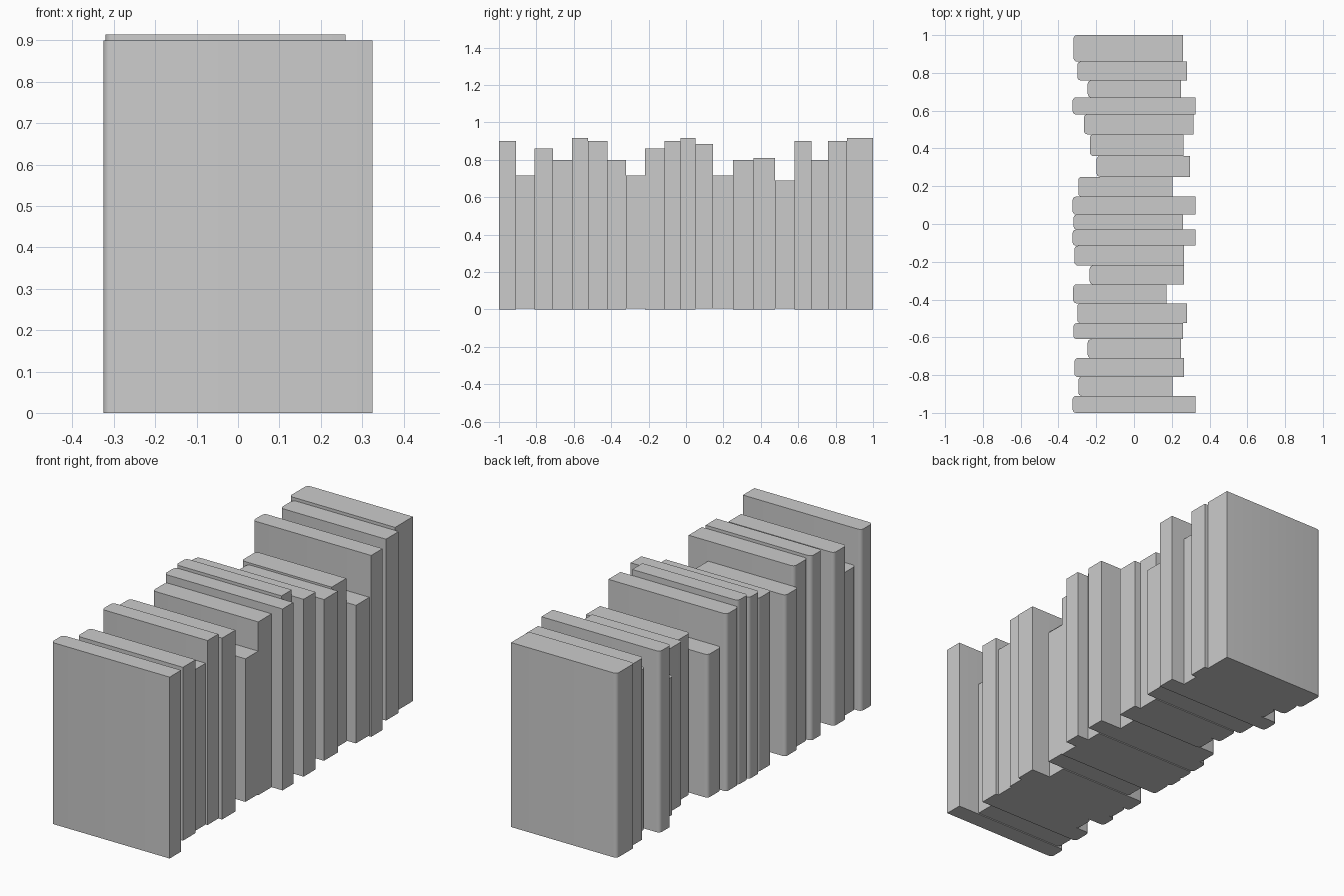
import bpy
import bmesh

cube = bpy.data.objects.get("Cube")
if cube:
    bpy.data.objects.remove(cube, do_unlink=True)

# One plain grey for every book
grey = bpy.data.materials.new("plain_grey")
grey.use_nodes = True
colour = (0.6, 0.6, 0.6, 1.0)
grey.diffuse_color = colour
grey.node_tree.nodes["Principled BSDF"].inputs["Base Color"].default_value = colour

# Book sizes: spine x, fore edge x, height, base height
SIZES = {
    "large": (-0.325, 0.325, 0.90, 0.0),
    "tall": (-0.32, 0.26, 0.915, 0.0),
    "medium": (-0.315, 0.265, 0.86, 0.0),
    "deep": (-0.30, 0.28, 0.90, 0.0),
    "narrow": (-0.245, 0.25, 0.80, 0.0),
    "small": (-0.295, 0.205, 0.715, 0.005),
}

# Row from front to back: size, back face y, changes to the size
ROW = [
    ("large", -0.91, {}),
    ("small", -0.81, {}),
    ("medium", -0.71, {}),
    ("narrow", -0.61, {}),
    ("tall", -0.525, {}),
    ("deep", -0.42, {}),
    ("narrow", -0.32, {"shift": -0.077}),
    ("small", -0.22, {"shift": 0.06}),
    ("medium", -0.115, {}),
    ("large", -0.03, {}),
    ("tall", 0.05, {}),
    ("large", 0.145, {"height": 0.885, "base": 0.005}),
    ("small", 0.25, {}),
    ("narrow", 0.36, {"shift": 0.047}),
    ("narrow", 0.475, {"shift": 0.012, "height": 0.81}),
    ("medium", 0.58, {"shift": 0.05, "height": 0.69, "base": 0.005}),
    ("large", 0.67, {}),
    ("narrow", 0.76, {}),
    ("deep", 0.86, {}),
    ("tall", 1.0, {}),
]


def add_book(name, x0, x1, y0, y1, z0, z1):
    """Upright block whose two upright spine edges are rounded."""
    bm = bmesh.new()
    bmesh.ops.create_cube(bm, size=1)
    for v in bm.verts:
        v.co.x = x0 if v.co.x < 0 else x1
        v.co.y = y0 if v.co.y < 0 else y1
        v.co.z = z0 if v.co.z < 0 else z1
    spine = [e for e in bm.edges
             if all(abs(v.co.x - x0) < 1e-5 for v in e.verts)
             and abs(e.verts[0].co.z - e.verts[1].co.z) > 0.1]
    bmesh.ops.bevel(bm, geom=spine, offset=0.018, segments=4,
                    profile=0.5, affect='EDGES')
    bmesh.ops.recalc_face_normals(bm, faces=bm.faces)
    mesh = bpy.data.meshes.new(name)
    bm.to_mesh(mesh)
    bm.free()
    mesh.materials.append(grey)
    book = bpy.data.objects.new(name, mesh)
    bpy.context.collection.objects.link(book)
    return book


# Stand the books side by side
books = []
front = -1.0
for i, (size, back, change) in enumerate(ROW, start=1):
    x0, x1, height, base = SIZES[size]
    shift = change.get("shift", 0)
    books.append(add_book(f"book_{i:02d}", x0 + shift, x1 + shift, front, back,
                          change.get("base", base), change.get("height", height)))
    front = back

# Smooth spines with sharp cover edges
bpy.ops.object.select_all(action='DESELECT')
for book in books:
    book.select_set(True)
bpy.context.view_layer.objects.active = books[0]
bpy.ops.object.shade_smooth_by_angle(angle=0.6)
